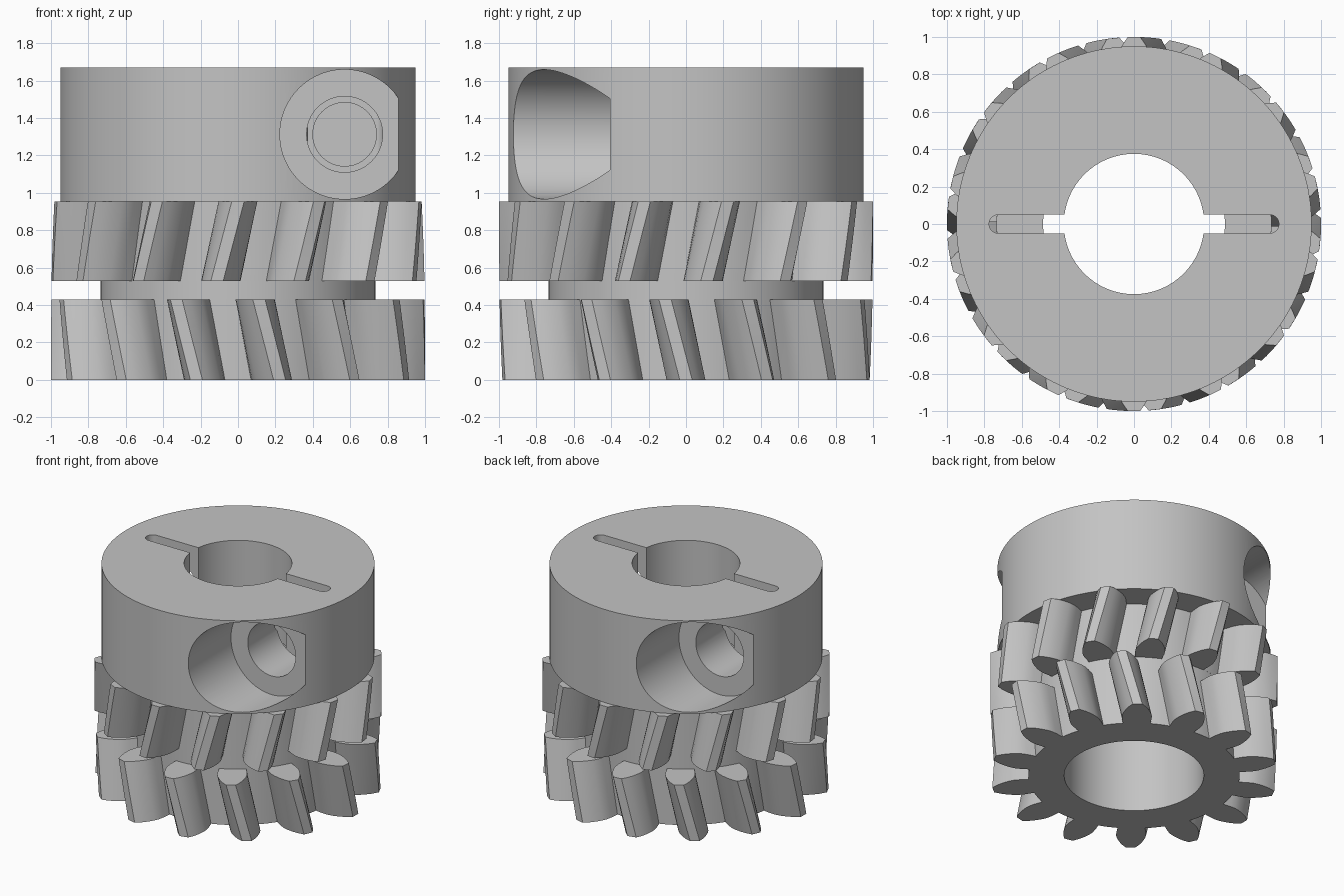
import bpy
import bmesh
from math import sin, cos, pi, radians

if "Cube" in bpy.data.objects:
    bpy.data.objects.remove(bpy.data.objects["Cube"])

# Single material
steel = bpy.data.materials.new("plain grey")
steel.use_nodes = True
grey = (0.55, 0.55, 0.55, 1.0)
steel.diffuse_color = grey
steel.node_tree.nodes["Principled BSDF"].inputs["Base Color"].default_value = grey

TEETH = 14
PITCH = 360 / TEETH
ROOT = 0.735
HUB_BASE, HUB_TOP = 0.955, 1.67
GEAR_BORE, HUB_BORE = 0.486, 0.375
# Tooth flank: radius and half angle in degrees
FLANK = [(ROOT, 7.4), (0.8, 7.4), (0.84, 7.1), (0.875, 6.4),
         (0.92, 5.1), (0.96, 3.7), (1.0, 1.9)]


def make_object(name, bm):
    bmesh.ops.recalc_face_normals(bm, faces=bm.faces[:])
    mesh = bpy.data.meshes.new(name)
    bm.to_mesh(mesh)
    bm.free()
    mesh.materials.append(steel)
    obj = bpy.data.objects.new(name, mesh)
    bpy.context.collection.objects.link(obj)
    return obj


def loft(name, rings):
    """Join equal rings of points into a capped solid."""
    bm = bmesh.new()
    loops = [[bm.verts.new(p) for p in ring] for ring in rings]
    for low, high in zip(loops, loops[1:]):
        for i in range(len(low)):
            j = (i + 1) % len(low)
            bm.faces.new((low[i], low[j], high[j], high[i]))
    bm.faces.new(loops[0][::-1])
    bm.faces.new(loops[-1])
    return make_object(name, bm)


def cylinder(name, r, z0, z1, sides=128):
    ring = [(r * cos(2 * pi * i / sides), r * sin(2 * pi * i / sides))
            for i in range(sides)]
    return loft(name, [[(x, y, z) for x, y in ring] for z in (z0, z1)])


def cross_cylinder(name, x, z, r, y0, y1, sides=64):
    """Cylinder lying along y."""
    ring = [(x + r * cos(2 * pi * i / sides), z + r * sin(2 * pi * i / sides))
            for i in range(sides)]
    return loft(name, [[(px, y, pz) for px, pz in ring] for y in (y0, y1)])


def select_only(obj):
    bpy.ops.object.select_all(action="DESELECT")
    obj.select_set(True)
    bpy.context.view_layer.objects.active = obj


def cut(obj, cutter):
    mod = obj.modifiers.new("cut", "BOOLEAN")
    mod.operation = "DIFFERENCE"
    mod.solver = "EXACT"
    mod.object = cutter
    select_only(obj)
    bpy.ops.object.modifier_apply(modifier=mod.name)
    bpy.data.objects.remove(cutter)


def helical_gear(name, z0, z1, start, end, steps=6):
    outline = []
    for t in range(TEETH):
        mid = t * PITCH
        outline += [(r, mid - a) for r, a in FLANK]
        outline += [(r, mid + a) for r, a in reversed(FLANK)]
        gap = PITCH - 2 * FLANK[0][1]
        outline += [(ROOT, mid + FLANK[0][1] + gap * k / 4) for k in (1, 2, 3)]
    rings = []
    for s in range(steps + 1):
        f = s / steps
        turn = start + (end - start) * f
        rings.append([(r * sin(radians(a + turn)), -r * cos(radians(a + turn)),
                       z0 + (z1 - z0) * f) for r, a in outline])
    return loft(name, rings)


# Two opposed helical gears, half a pitch apart, with a neck between
lower_gear = helical_gear("lower_gear", 0, 0.43, PITCH / 2, PITCH / 4)
neck = cylinder("neck", ROOT, 0.43, 0.53)
upper_gear = helical_gear("upper_gear", 0.53, HUB_BASE, -PITCH / 4, 0)
for part in (lower_gear, neck, upper_gear):
    cut(part, cylinder("bore_cutter", GEAR_BORE, -0.2, 1.2))

# Clamping hub
hub = cylinder("clamp_hub", 0.95, HUB_BASE, HUB_TOP, 160)
cut(hub, cylinder("hub_bore_cutter", HUB_BORE, 0.8, 1.8))

for s in (1, -1):
    # Clamp slot with a rounded outer end
    arc = [radians(-90 + 15 * k) for k in range(13)]
    slot = [(0.2, -0.05)] + [(0.725 + 0.05 * cos(a), 0.05 * sin(a)) for a in arc]
    slot.append((0.2, 0.05))
    cut(hub, loft("slot_cutter", [[(s * x, s * y, z) for x, y in slot]
                                  for z in (0.8, 1.8)]))
    # Screw seat, clearance hole and blind threaded hole
    x, z = s * 0.57, 1.313
    cut(hub, cross_cylinder("seat_cutter", x, z, 0.346, -s * 1.2, -s * 0.405, 96))
    cut(hub, cross_cylinder("clearance_cutter", x, z, 0.203, -s * 0.6, 0))
    cut(hub, cross_cylinder("thread_cutter", x, z, 0.17, -s * 0.01, s * 0.4))

for part in (lower_gear, neck, upper_gear, hub):
    select_only(part)
    bpy.ops.object.shade_smooth_by_angle(angle=radians(25))
